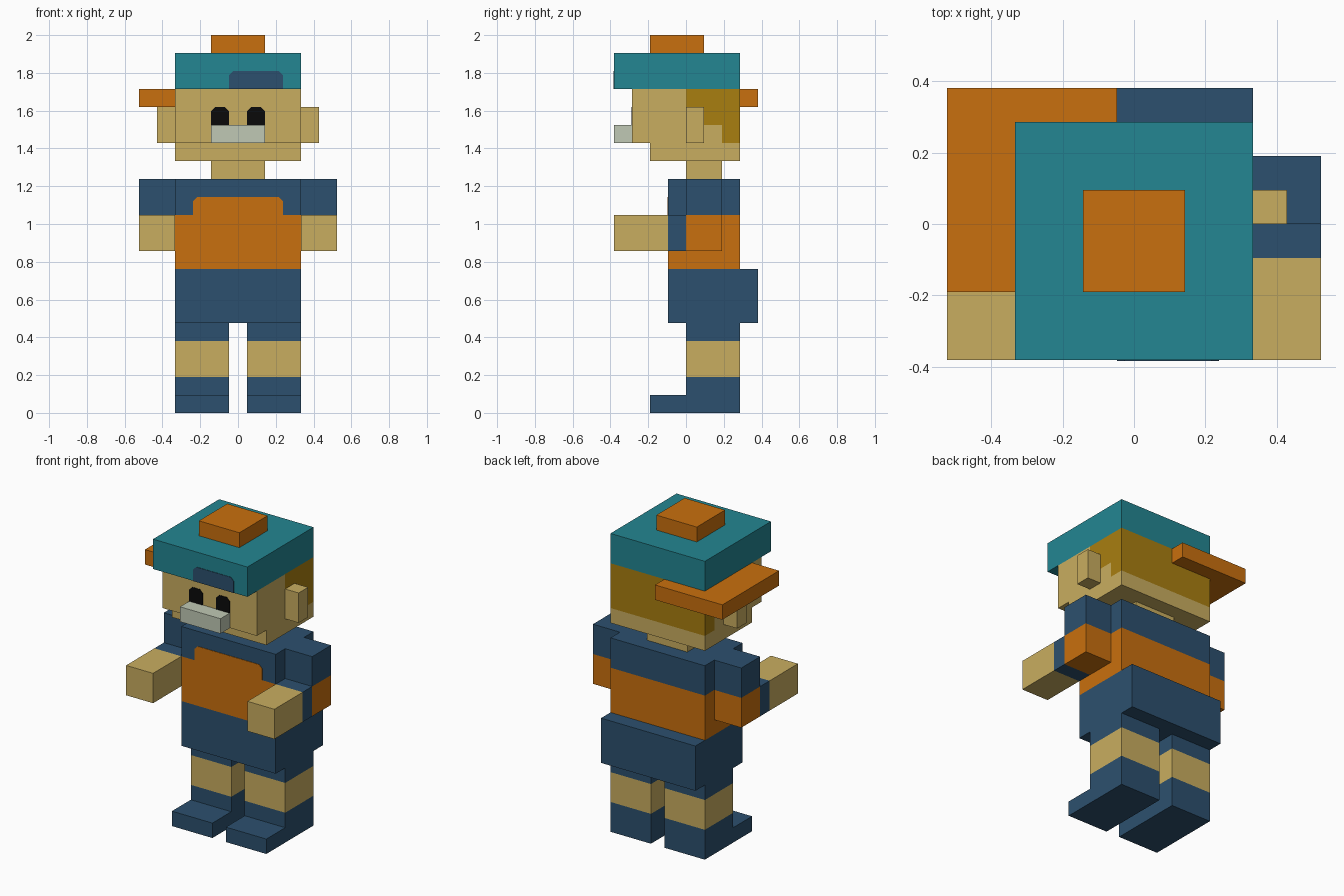
import bpy, bmesh
from mathutils import Vector

if "Cube" in bpy.data.objects:
    bpy.data.objects.remove(bpy.data.objects["Cube"])

U = 2 / 21  # one block unit: the figure is 21 blocks tall


def material(name, rgb):
    def lin(c):
        c /= 255
        return c / 12.92 if c <= 0.04045 else ((c + 0.055) / 1.055) ** 2.4
    m = bpy.data.materials.new(name)
    m.diffuse_color = (*[lin(c) for c in rgb], 1)
    m.use_nodes = True
    m.node_tree.nodes["Principled BSDF"].inputs["Base Color"].default_value = m.diffuse_color
    return m


skin = material("tan skin", (201, 174, 96))
navy = material("navy cloth", (44, 80, 110))
orange = material("orange cloth", (201, 112, 14))
teal = material("teal cap", (35, 134, 146))
hair = material("dark gold hair", (169, 126, 16))
pale = material("pale grey", (192, 201, 181))
black = material("black", (10, 10, 10))


def finish(name, bm, mats, rule=None):
    """Scale from block units, colour faces by rule(centre) and link."""
    if rule:
        for f in bm.faces:
            f.material_index = rule(f.calc_center_median())
    bmesh.ops.scale(bm, vec=(U, U, U), verts=bm.verts)
    bmesh.ops.recalc_face_normals(bm, faces=bm.faces)
    me = bpy.data.meshes.new(name)
    bm.to_mesh(me)
    bm.free()
    for m in mats:
        me.materials.append(m)
    ob = bpy.data.objects.new(name, me)
    bpy.context.collection.objects.link(ob)
    return ob


def block(name, x, y, z, *mats, cuts=(), rule=None):
    """Box from (min, max) ranges; cuts are (axis, position) colour seams."""
    bm = bmesh.new()
    bmesh.ops.create_cube(bm, size=1)
    for v in bm.verts:
        v.co = [r[0] if c < 0 else r[1] for c, r in zip(v.co, (x, y, z))]
    for axis, pos in cuts:
        no = Vector((0, 0, 0))
        no[axis] = 1
        bmesh.ops.bisect_plane(bm, geom=bm.verts[:] + bm.edges[:] + bm.faces[:],
                               plane_co=no * pos, plane_no=no)
    return finish(name, bm, mats, rule)


def plate(name, x, z, y, mat, c=0.22, t=0.03):
    """Thin front plate with clipped upper corners."""
    bm = bmesh.new()
    pts = [(x[0], z[0]), (x[1], z[0]), (x[1], z[1] - c), (x[1] - c, z[1]),
           (x[0] + c, z[1]), (x[0], z[1] - c)]
    face = bm.faces.new([bm.verts.new((px, y, pz)) for px, pz in pts])
    ext = bmesh.ops.extrude_face_region(bm, geom=[face])
    bmesh.ops.translate(bm, vec=(0, -t, 0),
                        verts=[v for v in ext["geom"] if isinstance(v, bmesh.types.BMVert)])
    return finish(name, bm, [mat])


W = (-3.5, 3.5)

# Cap: crown, button, sideways brim and front badge
block("cap_crown", W, (-4, 3), (18, 20), teal)
block("cap_button", (-1.5, 1.5), (-2, 1), (20, 21), orange)
block("cap_brim", (-5.5, -0.5), (-2, 4), (17, 18), orange)
plate("cap_badge", (-0.5, 2.5), (18, 19), -4, navy)

# Head: hair steps backwards as it goes down
block("head", W, (-3, 3), (15, 18), skin, hair,
      cuts=[(1, 0), (1, 1), (1, 2), (2, 16), (2, 17)],
      rule=lambda c: int(c.z > 15.1 and c.y > 17 - int(c.z)))
block("jaw", W, (-2, 3), (14, 15), skin)
block("muzzle", (-1.5, 1.5), (-4, -3), (15, 16), pale)
block("neck", (-1.5, 1.5), (0, 2), (13, 14), skin)

# Torso with orange lower part and chest panel, and wide hips
block("torso", W, (-1, 3), (8, 13), navy, orange, cuts=[(2, 11)],
      rule=lambda c: int(c.z < 11))
plate("chest_panel", (-2.5, 2.5), (11, 12), -1, orange)
block("hips", W, (-1, 4), (5, 8), navy)

# Mirrored parts
for side, s in (("left", -1), ("right", 1)):
    def span(a, b):
        return tuple(sorted((s * a, s * b)))
    plate(side + "_eye", span(0.5, 1.5), (16, 17), -3, black)
    block(side + "_ear", span(3.5, 4.5), (0, 1), (15, 17), skin)
    block(side + "_upper_arm", span(3.5, 5.5), (0, 2), (11, 13), navy)
    block(side + "_forearm", span(3.5, 5.5), (-4, 2), (9, 11), skin, navy, orange,
          cuts=[(1, -1), (1, 0)], rule=lambda c: int(c.y > -1) + int(c.y > 0))
    block(side + "_leg", span(0.5, 3.5), (0, 3), (0, 5), navy, skin,
          cuts=[(2, 2), (2, 4)], rule=lambda c: int(2 < c.z < 4))
    block(side + "_foot", span(0.5, 3.5), (-2, 0), (0, 1), navy)
